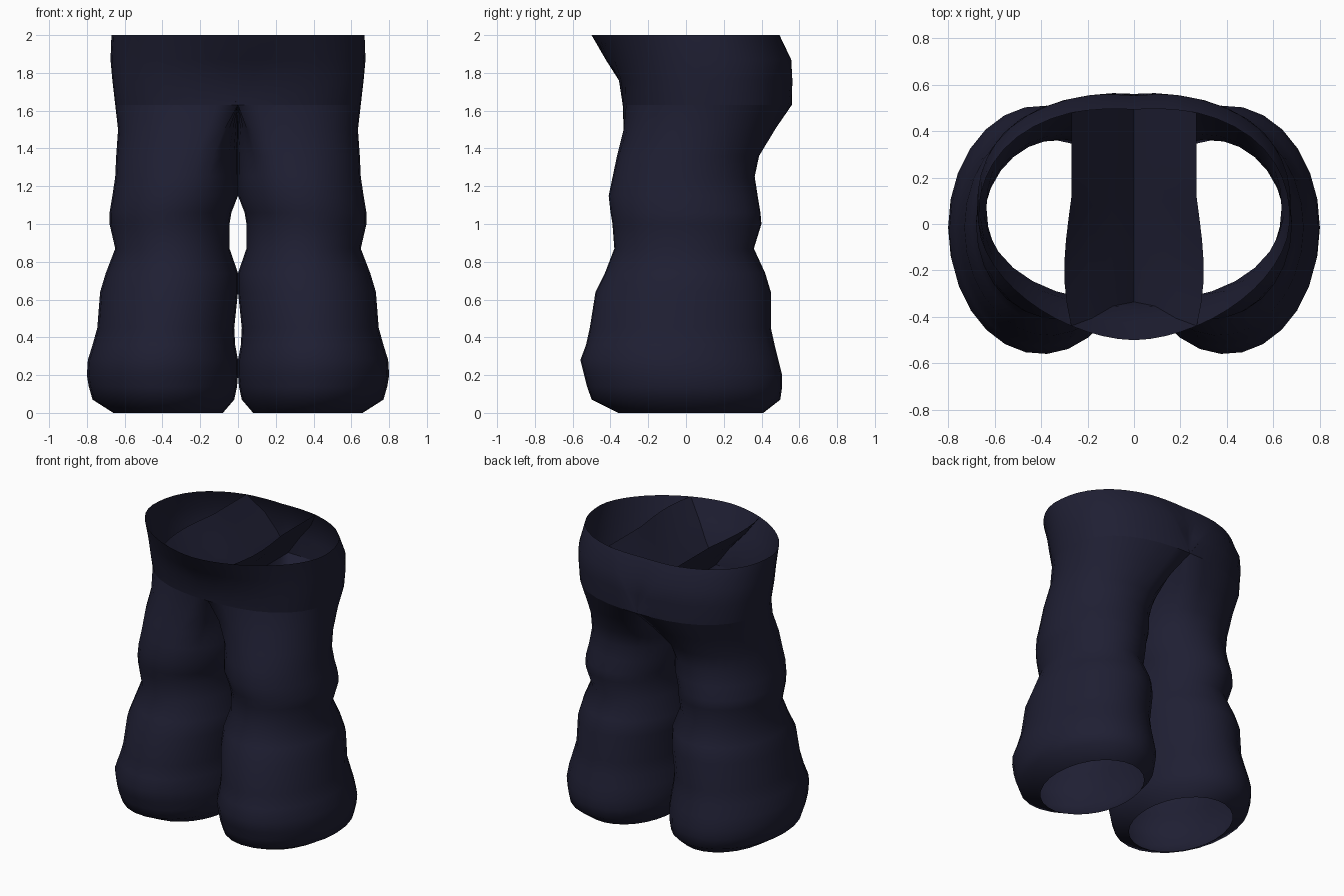
import bpy, bmesh, math

if "Cube" in bpy.data.objects:
    bpy.data.objects.remove(bpy.data.objects["Cube"])

navy = bpy.data.materials.new("dark_navy_cloth")
navy.diffuse_color = (0.0135, 0.0135, 0.033, 1)
navy.use_nodes = True
navy.node_tree.nodes["Principled BSDF"].inputs["Base Color"].default_value = navy.diffuse_color

# height, inner x, outer x, front y, back y, blend round leg (0) to hip (1), front squareness
RINGS = [
    (0.00, 0.08, 0.66, -0.36, 0.41, 0, 2), (0.07, 0.02, 0.77, -0.50, 0.50, 0, 2),
    (0.14, 0.005, 0.79, -0.525, 0.51, 0, 2),
    (0.20, 0.00, 0.80, -0.54, 0.51, 0, 2), (0.28, 0.00, 0.795, -0.56, 0.49, 0, 2),
    (0.36, 0.015, 0.77, -0.53, 0.47, 0, 2),
    (0.45, 0.02, 0.745, -0.51, 0.45, 0, 2), (0.64, 0.00, 0.73, -0.48, 0.45, 0, 2),
    (0.74, 0.00, 0.70, -0.43, 0.42, 0, 2), (0.87, 0.045, 0.65, -0.38, 0.36, 0, 2),
    (1.00, 0.045, 0.68, -0.39, 0.40, 0, 2), (1.06, 0.035, 0.68, -0.40, 0.395, 0, 2),
    (1.15, 0.00, 0.665, -0.41, 0.38, 0, 2), (1.25, 0.00, 0.65, -0.39, 0.365, 0.05, 2),
    (1.36, 0.00, 0.645, -0.37, 0.39, 0.2, 2.1), (1.50, 0.00, 0.635, -0.34, 0.48, 0.55, 2.2),
    (1.63, 0.00, 0.65, -0.335, 0.56, 1, 2.3), (1.76, 0.09, 0.665, -0.355, 0.565, 1, 2.3),
    (1.87, 0.18, 0.675, -0.425, 0.565, 1, 1.95), (2.00, 0.27, 0.67, -0.50, 0.505, 1, 1.75),
]
LOW = 17                  # number of rings up to the crotch
OUTER, INNER = 19, 9      # points on the outer arc and on the inner wall
BACK_POWER = 2.35


def hip_y(x, ring, side):
    """y of the hip outline at x, on the front (-1) or back (1) side."""
    z, xin, a, yf, yb, t, fp = ring
    p = BACK_POWER if side > 0 else fp
    k = max(0.0, 1 - abs(x / a) ** p) ** (1 / p)
    return (yf + yb) / 2 + side * k * (yb - yf) / 2


def ring_points(ring):
    z, xin, xout, yf, yb, t, fp = ring
    cy, ry = (yf + yb) / 2, (yb - yf) / 2
    cx, rx = (xin + xout) / 2, (xout - xin) / 2
    front, back = hip_y(xin, ring, -1), hip_y(xin, ring, 1)
    pts = []
    for i in range(OUTER + INNER):
        if i < OUTER:                       # outer arc, front to back
            f = -1 + 2 * i / (OUTER - 1)
            ang = math.radians(120) * f
            p = BACK_POWER if f > 0 else fp
            corner = (back if f > 0 else front) - cy
            h = math.atan2(abs(corner) / ry, xin / xout) * f
            c, s = math.cos(h), math.sin(h)
            r = (abs(c) ** p + abs(s) ** p) ** (-1 / p)
            hip = (xout * r * c, cy + ry * r * s)
        else:                               # inner wall, back to front
            f = (i - OUTER + 1) / (INNER + 1)
            ang = math.radians(120 + 120 * f)
            skew = 0.18 * xin * math.sin(math.pi * f) * max(0, f - 0.4) / 0.4
            hip = (xin + skew, back + (front - back) * f)
        leg = (cx + rx * math.cos(ang), cy + ry * math.sin(ang))
        pts.append((leg[0] + (hip[0] - leg[0]) * t, leg[1] + (hip[1] - leg[1]) * t, z))
    return pts


def loft(bm, rows, closed=False):
    grid = [[bm.verts.new(p) for p in row] for row in rows]
    n = len(grid[0])
    for a, b in zip(grid, grid[1:]):
        for i in range(n if closed else n - 1):
            j = (i + 1) % n
            bm.faces.new((a[i], a[j], b[j], b[i]))


def finish(name, bm):
    bmesh.ops.remove_doubles(bm, verts=bm.verts, dist=0.0005)
    mesh = bpy.data.meshes.new(name)
    bm.to_mesh(mesh)
    bm.free()
    mesh.materials.append(navy)
    mesh.polygons.foreach_set("use_smooth", [True] * len(mesh.polygons))
    bpy.context.collection.objects.link(bpy.data.objects.new(name, mesh))


def mirrored(rows):
    return [[(-x, y, z) for x, y, z in reversed(row)] for row in rows]


right = [ring_points(r) for r in RINGS]
sides = (("right", right), ("left", mirrored(right)))

# trouser legs, open at the cuffs
for label, _ in sides:
    bm = bmesh.new()
    rows = right[:LOW]
    loft(bm, rows if label == "right" else mirrored(rows), True)
    finish(label + "_leg", bm)

# hip skin, open at the waist: both outer sides plus belly and seat between them
bm = bmesh.new()
upper = [row[:OUTER] for row in right[LOW - 1:]]
loft(bm, upper)
loft(bm, mirrored(upper))
for side, idx in ((-1, 0), (1, OUTER - 1)):
    rows = []
    for ring, pts in zip(RINGS[LOW - 1:], right[LOW - 1:]):
        x0, y0, z = pts[idx]
        row = []
        for i in range(9):
            x = x0 * (-1 + i / 4)
            dip = 0.012 * (1 - abs(i - 4) / 4) if side > 0 else 0
            row.append((x, y0 + hip_y(x, ring, side) - hip_y(x0, ring, side) - dip, z))
        rows.append(row if side < 0 else row[::-1])
    loft(bm, rows)
finish("hip", bm)

# inner thigh walls leaning apart inside the waist
walls = [row[OUTER - 1:] + row[:1] for row in right[LOW - 1:]]
for label, rows in (("right", walls), ("left", mirrored(walls))):
    bm = bmesh.new()
    loft(bm, rows)
    finish(label + "_inner_wall", bm)
